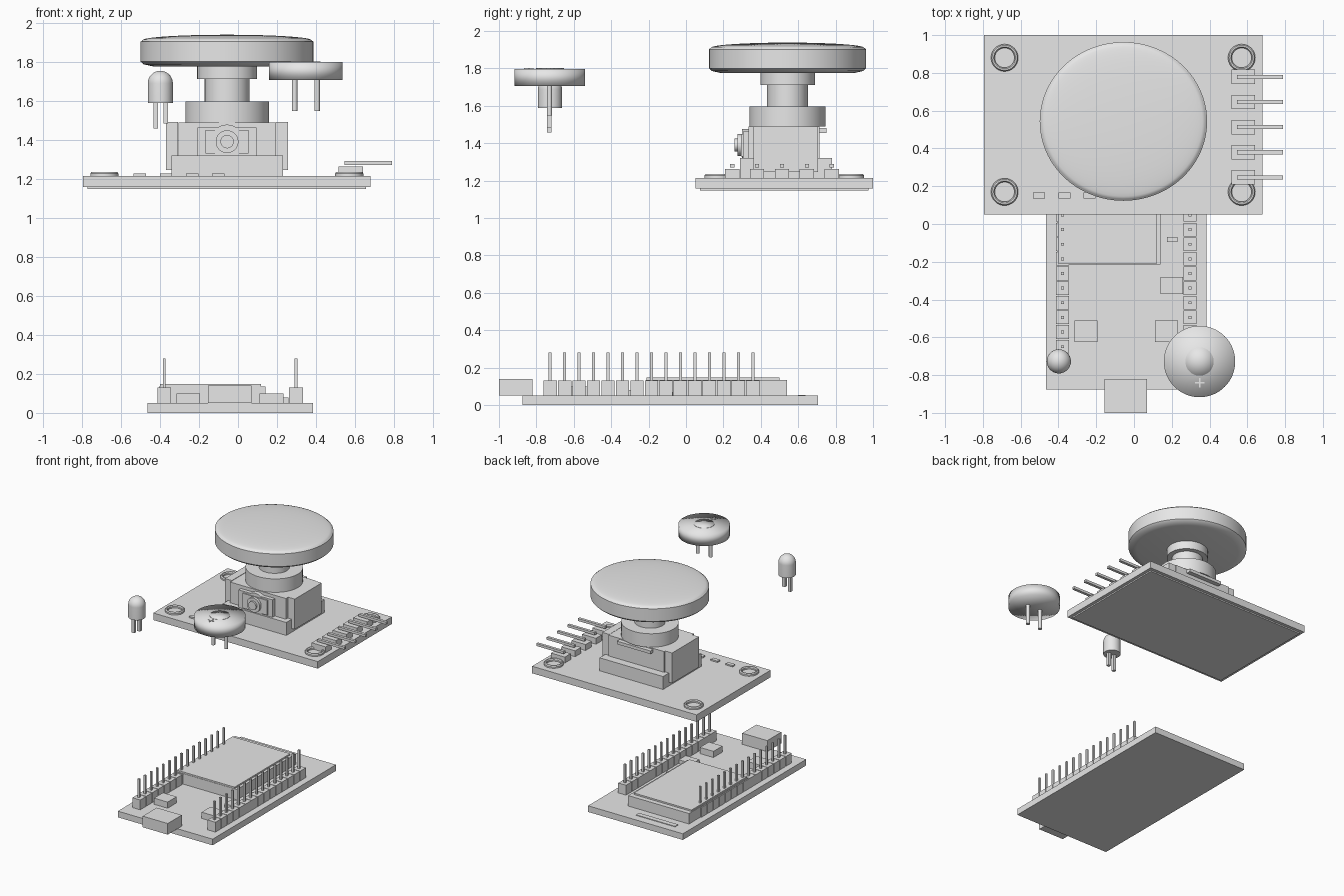
import bpy, bmesh, math
from mathutils import Matrix, Vector

cube = bpy.data.objects.get("Cube")
if cube:
    bpy.data.objects.remove(cube, do_unlink=True)

grey = bpy.data.materials.new("light_grey")
grey.use_nodes = True
grey.diffuse_color = (0.8, 0.8, 0.8, 1)
grey.node_tree.nodes["Principled BSDF"].inputs["Base Color"].default_value = (0.8, 0.8, 0.8, 1)


def finish(name, bm, smooth=None):
    bmesh.ops.recalc_face_normals(bm, faces=bm.faces[:])
    mesh = bpy.data.meshes.new(name)
    bm.to_mesh(mesh)
    bm.free()
    mesh.materials.append(grey)
    obj = bpy.data.objects.new(name, mesh)
    bpy.context.collection.objects.link(obj)
    if smooth:
        bpy.ops.object.select_all(action="DESELECT")
        obj.select_set(True)
        bpy.context.view_layer.objects.active = obj
        bpy.ops.object.shade_smooth_by_angle(angle=math.radians(smooth))
    return obj


def boxes(name, extents):
    """Boxes given as (x range), (y range), (z range)."""
    bm = bmesh.new()
    for ranges in extents:
        lo, hi = (Vector(p) for p in zip(*ranges))
        matrix = Matrix.Translation((lo + hi) / 2) @ Matrix.Diagonal((hi - lo).to_4d())
        bmesh.ops.create_cube(bm, size=1, matrix=matrix)
    return finish(name, bm)


def around(centre, size):
    return (centre - size / 2, centre + size / 2)


def lathe(name, profile, location, closed=False, stretch=1, steps=64, smooth=35):
    """Revolve (radius, height) points about z."""
    bm = bmesh.new()
    verts = [bm.verts.new((r, 0, z)) for r, z in profile]
    edges = [bm.edges.new(pair) for pair in zip(verts, verts[1:])]
    if closed:
        edges.append(bm.edges.new((verts[-1], verts[0])))
    bmesh.ops.spin(bm, geom=verts + edges, cent=(0, 0, 0), axis=(0, 0, 1),
                   angle=math.tau, steps=steps, use_duplicate=False)
    bmesh.ops.remove_doubles(bm, verts=bm.verts[:], dist=0.0001)
    bmesh.ops.scale(bm, vec=(stretch, 1, 1), verts=bm.verts[:])
    obj = finish(name, bm, smooth)
    obj.location = location
    return obj


def rod(name, radius, bottom, top, x, y, **options):
    return lathe(name, [(0, bottom), (radius, bottom), (radius, top), (0, top)], (x, y, 0), **options)


# Controller board
FLOOR = 0.05
boxes("controller_board", [((-0.465, 0.385), (-0.875, 0.705), (0, FLOOR))])
boxes("usb_socket", [((-0.155, 0.07), (-1, -0.82), (FLOOR, 0.14))])
boxes("radio_module", [((-0.405, 0.14), (-0.215, 0.54), (FLOOR, 0.135))])
boxes("radio_shield_lid", [((-0.4, 0.118), (-0.212, 0.5), (0.135, 0.147))])
boxes("antenna_trace", [((-0.35, 0), (0.6, 0.64), (FLOOR, 0.055))])
for side, x in (("right", -0.255), ("left", 0.172)):
    boxes(side + "_push_button", [(around(x, 0.122), (-0.625, -0.51), (FLOOR, 0.1))])
boxes("regulator_chip", [((0.14, 0.26), (-0.37, -0.28), (FLOOR, 0.08))])
boxes("small_chip", [((0.175, 0.23), (-0.095, -0.07), (FLOOR, 0.07))])

# Pin headers along both sides
rows = [-0.727 + 0.0775 * i for i in range(15)]
for side, x in (("right", -0.378), ("left", 0.297)):
    boxes(side + "_header", [(around(x, 0.07), around(y, 0.072), (FLOOR, 0.13)) for y in rows])
    boxes(side + "_header_pins", [(around(x, 0.015), around(y, 0.015), (FLOOR, 0.28)) for y in rows])

# Joystick board
DECK = 1.215
boxes("joystick_board", [((-0.795, 0.68), (0.05, 1), (1.158, DECK))])
boxes("joystick_board_underside", [((-0.77, 0.655), (0.075, 0.975), (1.148, 1.158))])
ring = [(0.072, 0), (0.072, 0.012), (0.066, 0.02), (0.058, 0.02), (0.052, 0.012), (0.052, 0)]
for back, y in (("front", 0.17), ("back", 0.88)):
    for side, x in (("right", -0.685), ("left", 0.57)):
        lathe(f"{back}_{side}_hole_ring", ring, (x, y, DECK), closed=True, steps=40)
boxes("resistors", [(around(-0.503 + 0.134 * i, 0.063), around(0.15, 0.032), (DECK, 1.226))
                    for i in range(4)])
pin_rows = [0.247 + 0.133 * i for i in range(5)]
boxes("side_pin_bases", [((0.515, 0.64), around(y, 0.076), (DECK, 1.263)) for y in pin_rows])
boxes("side_pins", [((0.545, 0.79), around(y, 0.022), (1.27, 1.29)) for y in pin_rows])

# Joystick housing
CX, CY = -0.056, 0.543
boxes("housing_base", [((-0.34, 0.23), (0.29, 0.78), (DECK, 1.32))])
boxes("housing_body", [((-0.305, 0.195), (0.335, 0.715), (1.32, 1.488))])
boxes("housing_back_clip", [(around(CX, 0.3), (0.715, 0.75), (1.455, 1.48))])
for side, x in (("right", -0.338), ("left", 0.226)):
    boxes(side + "_sensor", [(around(x, 0.062), (0.36, 0.705), (1.245, 1.49))])
boxes("front_sensor_plate", [((-0.208, 0.096), (0.305, 0.34), (1.32, 1.462))])
boxes("front_sensor_frame", [(around(CX, 0.22), (0.295, 0.31), (1.33, 1.45))])
dial = lathe("front_sensor_dial", [(0, 0), (0.087, 0), (0.087, 0.035), (0.058, 0.035),
             (0.058, 0.06), (0.034, 0.06), (0.034, 0.075), (0, 0.075)], (CX, 0.335, 1.39))
dial.rotation_euler.x = math.pi / 2

# Joystick stem and thumb cap, slightly wider across than deep
rod("stem_collar", 0.204, 1.488, 1.597, CX, CY, stretch=1.05)
rod("stem", 0.109, 1.597, 1.71, CX, CY, stretch=1.05)
rod("stem_top_collar", 0.146, 1.71, 1.785, CX, CY, stretch=1.05)
dome = [(0.41 * math.cos(a), 1.91 + 0.028 * math.sin(a))
        for a in (math.pi / 2 * i / 12 for i in range(13))]
lathe("thumb_cap", [(0, 1.776), (0.36, 1.776), (0.405, 1.786), (0.42, 1.8), (0.42, 1.902)] + dome,
      (CX, CY, 0), stretch=1.055, steps=96)

# Light bulb with two legs
bulb = [(0.064 * math.cos(a), 1.689 + 0.064 * math.sin(a))
        for a in (math.pi / 2 * i / 12 for i in range(13))]
lathe("led_bulb", [(0, 1.588), (0.064, 1.588)] + bulb, (-0.398, -0.727, 0), steps=40)
boxes("led_legs", [(around(x, 0.024), around(-0.732, 0.024), (z, 1.6))
                   for x, z in ((-0.421, 1.457), (-0.371, 1.483))])

# Buzzer with its centre disc, polarity mark and legs
BX, BY = 0.347, -0.728
rod("buzzer_body", 0.189, 1.707, 1.798, BX, BY, smooth=180)
rod("buzzer_centre", 0.075, 1.797, 1.801, BX, BY, smooth=180)
boxes("buzzer_plus_mark", [(around(BX, w), around(-0.84, d), (1.797, 1.801))
                           for w, d in ((0.05, 0.008), (0.008, 0.05))])
for side, x in (("right", 0.29), ("left", 0.405)):
    rod(side + "_buzzer_leg", 0.014, 1.547, 1.71, x, -0.73, steps=20)
